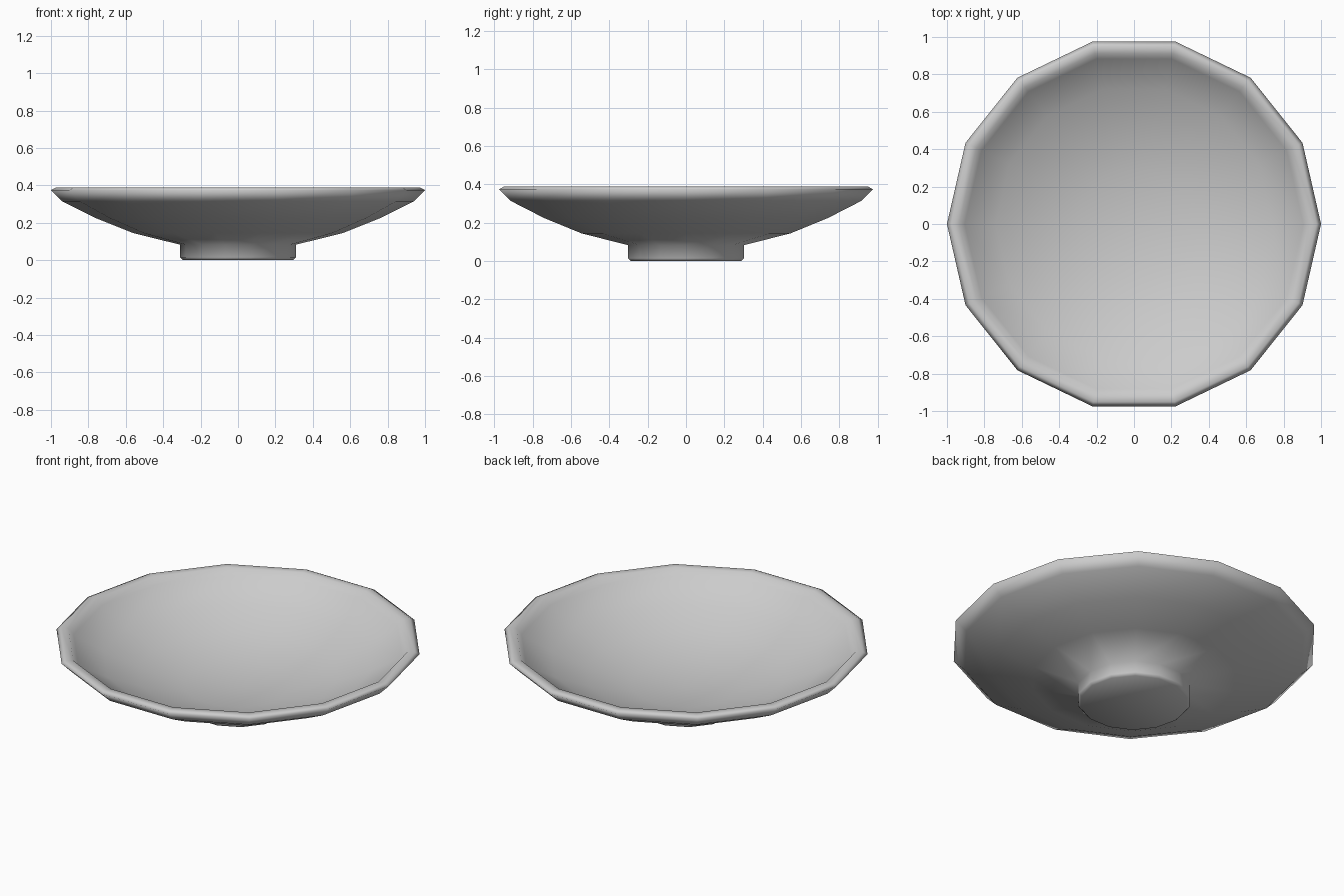
import bpy, bmesh, math

if "Cube" in bpy.data.objects:
    bpy.data.objects.remove(bpy.data.objects["Cube"])

SIDES = 14

# (radius, height) from underside centre, out over the rim, to the inside centre
profile = [
    (0.0, 0.0), (0.295, 0.0), (0.31, 0.015), (0.31, 0.083),   # foot
    (0.56, 0.145), (0.76, 0.225), (0.94, 0.315),              # outer wall
    (1.0, 0.375), (0.975, 0.388), (0.935, 0.386), (0.905, 0.35),  # rim
    (0.74, 0.26), (0.55, 0.18), (0.30, 0.12), (0.0, 0.10),    # inside
]

bm = bmesh.new()
rings = []
for r, z in profile:
    if r == 0:
        rings.append([bm.verts.new((0, 0, z))] * SIDES)
    else:
        rings.append([bm.verts.new((r * math.cos(2 * math.pi * k / SIDES),
                                    r * math.sin(2 * math.pi * k / SIDES), z))
                      for k in range(SIDES)])

# skin between neighbouring rings, triangles at the poles
for low, high in zip(rings, rings[1:]):
    for k in range(SIDES):
        n = (k + 1) % SIDES
        corners = [low[k], low[n], high[n], high[k]]
        bm.faces.new(list(dict.fromkeys(corners)))
bmesh.ops.recalc_face_normals(bm, faces=bm.faces)

mesh = bpy.data.meshes.new("footed_bowl")
bm.to_mesh(mesh)
bm.free()
bowl = bpy.data.objects.new("footed_bowl", mesh)
bpy.context.collection.objects.link(bowl)

# soft ceramic shading
for p in mesh.polygons:
    p.use_smooth = True
